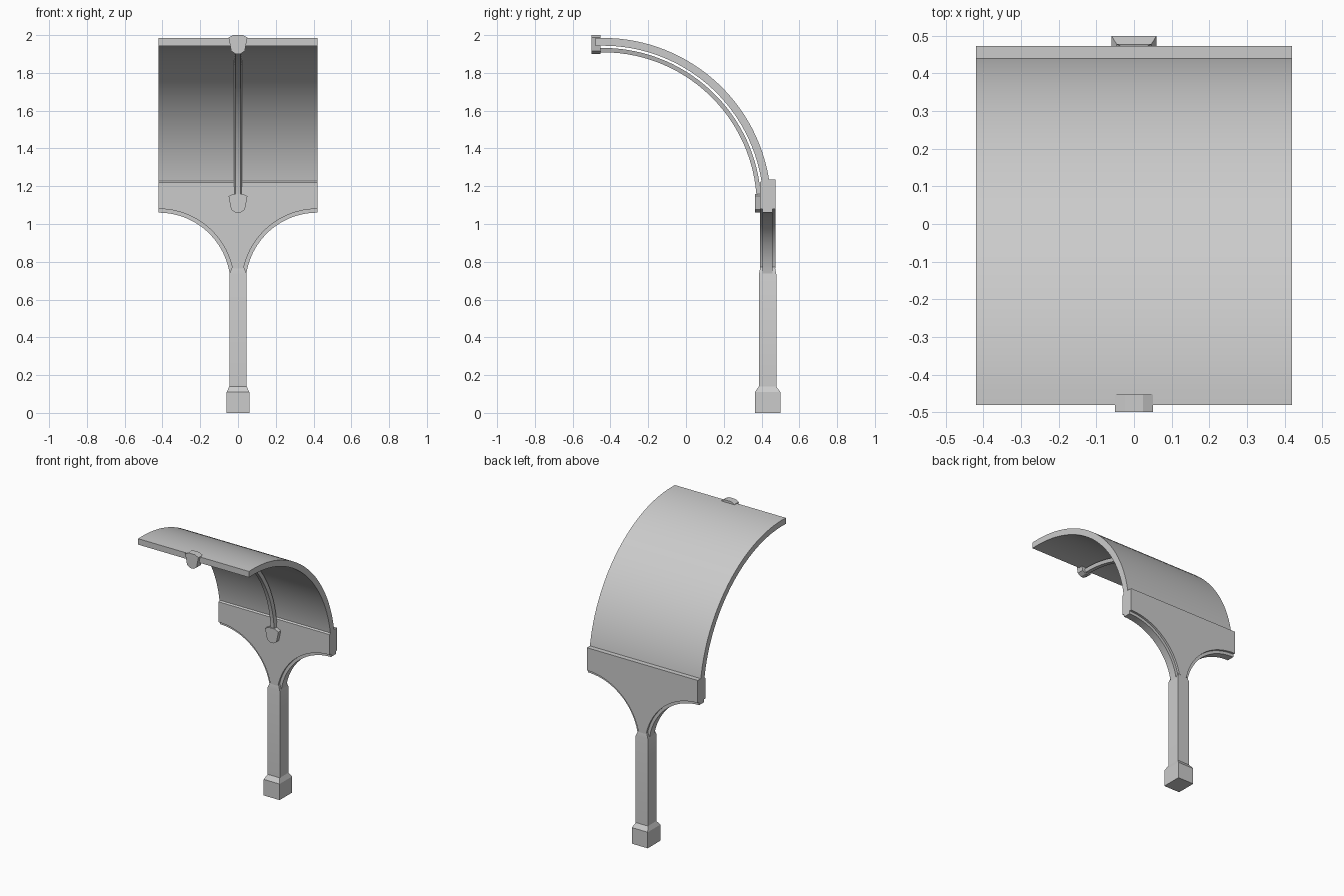
import bpy, bmesh, math

if "Cube" in bpy.data.objects:
    bpy.data.objects.remove(bpy.data.objects["Cube"])

YC = 0.432            # depth centre of post and bracket


def finish(name, bm):
    bmesh.ops.recalc_face_normals(bm, faces=bm.faces)
    me = bpy.data.meshes.new(name)
    bm.to_mesh(me)
    bm.free()
    ob = bpy.data.objects.new(name, me)
    bpy.context.collection.objects.link(ob)
    bpy.ops.object.select_all(action='DESELECT')
    ob.select_set(True)
    bpy.context.view_layer.objects.active = ob
    bpy.ops.object.shade_smooth_by_angle(angle=math.radians(25))
    return ob


def loft(rings):
    """Closed solid through a list of equal-length point rings."""
    bm = bmesh.new()
    vs = [[bm.verts.new(p) for p in r] for r in rings]
    n = len(vs[0])
    for a, b in zip(vs, vs[1:]):
        for i in range(n):
            j = (i + 1) % n
            bm.faces.new((a[i], a[j], b[j], b[i]))
    bm.faces.new(vs[0])
    bm.faces.new(vs[-1])
    return bm


def plate(pts, y0, y1):
    return loft([[(x, y, z) for x, z in pts] for y in (y0, y1)])


def arc(cx, cz, r, a0, a1, n):
    angs = [math.radians(a0 + (a1 - a0) * i / n) for i in range(n + 1)]
    return [(cx + r * math.cos(a), cz + r * math.sin(a)) for a in angs]


# square post with wider foot and tapered head
levels = [(0.06, 0.068, 0), (0.06, 0.068, 0.11), (0.046, 0.046, 0.14),
          (0.046, 0.046, 0.735), (0.03, 0.038, 0.775)]
finish("post", loft([[(sx * hx, YC + sy * hy, z) for sx, sy in
                      ((-1, -1), (1, -1), (1, 1), (-1, 1))] for hx, hy, z in levels]))

# flared bracket with concave lower sides and a chamfered front top edge
right = arc(0.42, 0.68, 0.40, 90, 168, 20)
profile = [(-0.42, 1.235), (0.42, 1.235)] + right + [(-x, z) for x, z in reversed(right)]
bm = plate(profile, 0.391, 0.473)
top = [e for e in bm.edges if all(v.co.z > 1.23 and v.co.y < 0.4 for v in e.verts)]
bmesh.ops.bevel(bm, geom=top, offset=0.016, segments=1, affect='EDGES')
finish("bracket", bm)

# narrower trim strips under the bracket curves
for s, side in ((1, "right"), (-1, "left")):
    strip = (arc(0.42, 0.68, 0.38, 90, 173, 20) + arc(0.42, 0.68, 0.405, 173, 90, 20))
    finish("trim_strip_" + side, plate([(s * x, z) for x, z in strip], 0.406, 0.458))

# curved canopy panel
outer = arc(-0.44, 1.094, 0.891, 92.6, 6, 32)
inner = arc(-0.44, 1.094, 0.85, 6, 92.7, 32)
finish("canopy", loft([[(x, y, z) for y, z in outer + inner] for x in (-0.42, 0.42)]))

# slim rib following the canopy underside
ro = arc(-0.44, 1.094, 0.838, 92, 2, 32)
ri = arc(-0.44, 1.094, 0.815, 92, 2, 32)
finish("rib", loft([[(-0.02, a[0], a[1]), (0.02, a[0], a[1]),
                     (0.013, b[0], b[1]), (-0.013, b[0], b[1])] for a, b in zip(ro, ri)]))

# shield-shaped clips at both ends of the rib
half = [(0.024, 0.1), (0.05, 0.087), (0.036, 0.016), (0.012, 0)]
shield = half + [(-x, z) for x, z in reversed(half)]
for name, z0, y0, y1 in (("front_clip", 1.9, -0.5, -0.453), ("lower_clip", 1.06, 0.365, 0.396)):
    finish(name, plate([(x, z + z0) for x, z in shield], y0, y1))
